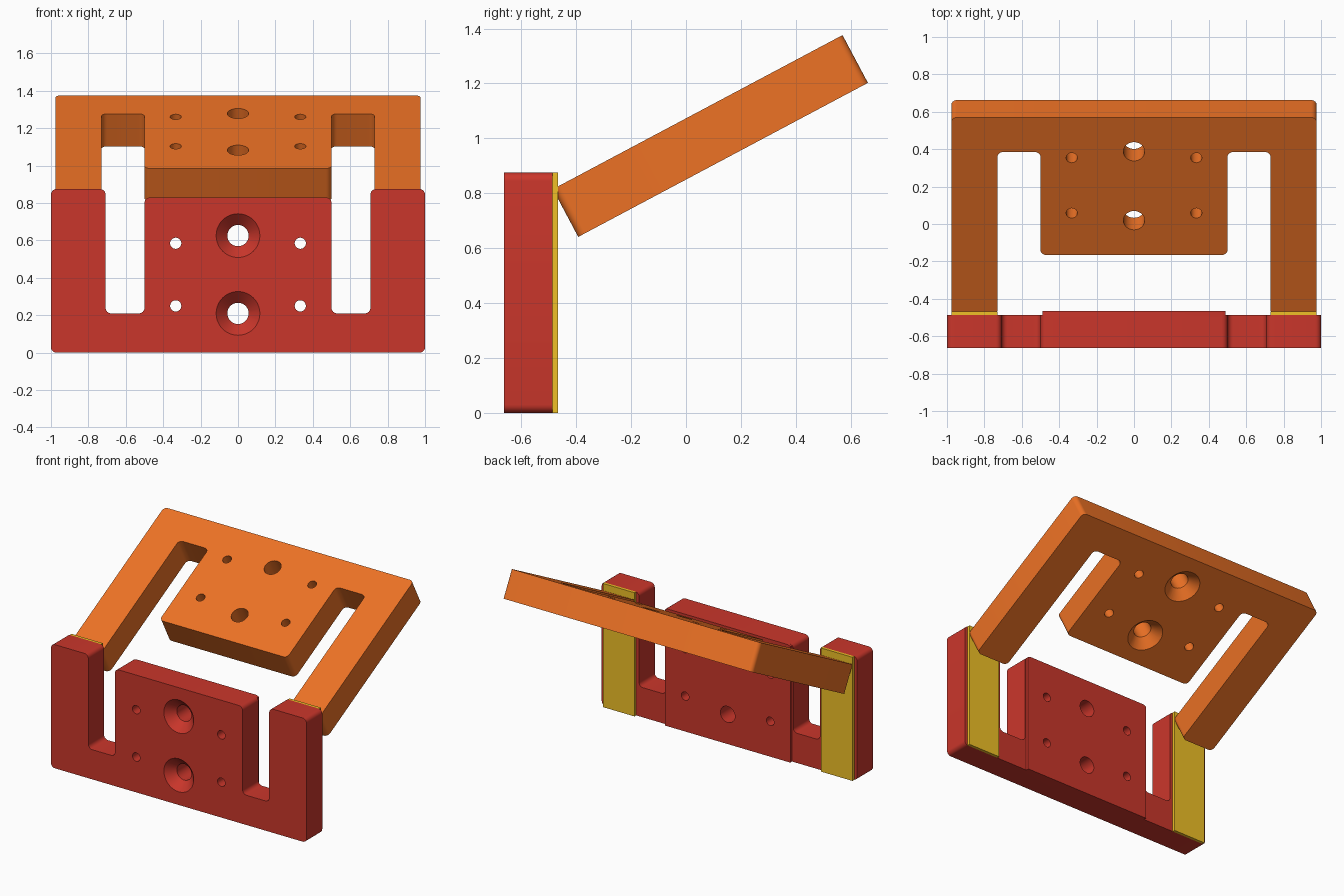
import bpy, bmesh
from math import radians, sin, cos, pi
from mathutils import Vector, Matrix

if "Cube" in bpy.data.objects:
    bpy.data.objects.remove(bpy.data.objects["Cube"])


def material(name, rgb):
    m = bpy.data.materials.new(name)
    m.diffuse_color = (*rgb, 1)
    m.use_nodes = True
    m.node_tree.nodes["Principled BSDF"].inputs["Base Color"].default_value = m.diffuse_color
    return m


RED = material("red", (0.592, 0.037, 0.024))
ORANGE = material("orange", (0.85, 0.168, 0.0185))
YELLOW = material("yellow", (0.87, 0.527, 0.02))


def mirrored(half):
    return half + [(-x, z) for x, z in reversed(half)]


def rounded(corners, r, steps=6):
    """Replace every right-angled corner with an arc of radius r."""
    out = []
    for i, c in enumerate(corners):
        p = Vector(c)
        a = (Vector(corners[i - 1]) - p).normalized() * r
        b = (Vector(corners[(i + 1) % len(corners)]) - p).normalized() * r
        for k in range(steps + 1):
            t = k / steps * pi / 2
            out.append(p + a * (1 - sin(t)) + b * (1 - cos(t)))
    return out


def finish(name, bm, mat=None):
    bmesh.ops.recalc_face_normals(bm, faces=bm.faces)
    me = bpy.data.meshes.new(name)
    bm.to_mesh(me)
    bm.free()
    ob = bpy.data.objects.new(name, me)
    bpy.context.collection.objects.link(ob)
    if mat:
        me.materials.append(mat)
    return ob


def plate(name, outline, y0, y1, mat=None):
    """Extrude an x-z outline from y0 to y1."""
    bm = bmesh.new()
    f = bm.faces.new([bm.verts.new((p[0], y0, p[1])) for p in outline])
    ext = bmesh.ops.extrude_face_region(bm, geom=[f])["geom"]
    bmesh.ops.translate(bm, vec=(0, y1 - y0, 0),
                        verts=[v for v in ext if isinstance(v, bmesh.types.BMVert)])
    return finish(name, bm, mat)


def drill(name, profile, spots, n=40):
    """Turned cutters: (radius, y) profile around the y axis at each (x, z)."""
    bm = bmesh.new()
    for x, z in spots:
        rings = [[bm.verts.new((x + r * cos(2 * pi * k / n), y, z + r * sin(2 * pi * k / n)))
                  for k in range(n)] for r, y in profile]
        for lo, hi in zip(rings, rings[1:]):
            for k in range(n):
                j = (k + 1) % n
                bm.faces.new((lo[k], lo[j], hi[j], hi[k]))
        bm.faces.new(rings[0])
        bm.faces.new(rings[-1])
    return finish(name, bm)


def boolean(ob, other, op):
    bpy.context.view_layer.objects.active = ob
    m = ob.modifiers.new(op, 'BOOLEAN')
    m.operation, m.object, m.solver = op, other, 'EXACT'
    bpy.ops.object.modifier_apply(modifier=m.name)
    bpy.data.objects.remove(other)


def holes(ob, face, back, big_z, small_z):
    """Countersunk centre holes opening on 'face', small holes at both sides."""
    d = 1 if back > face else -1
    sink = [(0.127, face - d * 0.01), (0.057, face + d * 0.06), (0.057, back + d * 0.05)]
    boolean(ob, drill("sink_cutter", sink, [(0, z) for z in big_z]), 'DIFFERENCE')
    bore = [(0.03, face - d * 0.05), (0.03, back + d * 0.05)]
    spots = [(x, z) for x in (-0.333, 0.333) for z in small_z]
    boolean(ob, drill("bore_cutter", bore, spots, 24), 'DIFFERENCE')


def smooth(ob):
    bpy.ops.object.select_all(action='DESELECT')
    ob.select_set(True)
    bpy.context.view_layer.objects.active = ob
    bpy.ops.object.shade_smooth_by_angle(angle=radians(30))


# Upright red plate with two slots and a thicker centre
upright = plate("upright_plate", rounded(mirrored(
    [(1, 0), (1, 0.875), (0.708, 0.875), (0.708, 0.21), (0.5, 0.21), (0.5, 0.83)]), 0.03),
    -0.662, -0.486, RED)
pad = plate("centre_pad", [(0.49, 0), (0.49, 0.822), (0.47, 0.83),
                           (-0.47, 0.83), (-0.49, 0.822), (-0.49, 0)],
            -0.5, -0.466, RED)
boolean(upright, pad, 'UNION')
holes(upright, -0.662, -0.466, (0.21, 0.626), (0.25, 0.585))
smooth(upright)

# Tilted orange plate, built upright and then leaned back
tilted = plate("tilted_plate", rounded(mirrored(
    [(0.977, 1.195), (0.977, 0), (0.73, 0), (0.73, 0.985), (0.5, 0.985), (0.5, 0.362)]), 0.03),
    0, 0.197, ORANGE)
holes(tilted, 0.197, 0, (0.571, 0.988), (0.615, 0.95))
smooth(tilted)
tilted.matrix_world = (Matrix.Translation((0, -0.485, 0.815))
                       @ Matrix.Rotation(radians(-62), 4, 'X'))

# Yellow pads on the back of the upright arms
for side, s in (("left", -1), ("right", 1)):
    plate(side + "_arm_pad", [(0.73 * s, 0), (0.977 * s, 0), (0.977 * s, 0.875), (0.73 * s, 0.875)],
          -0.486, -0.467, YELLOW)
